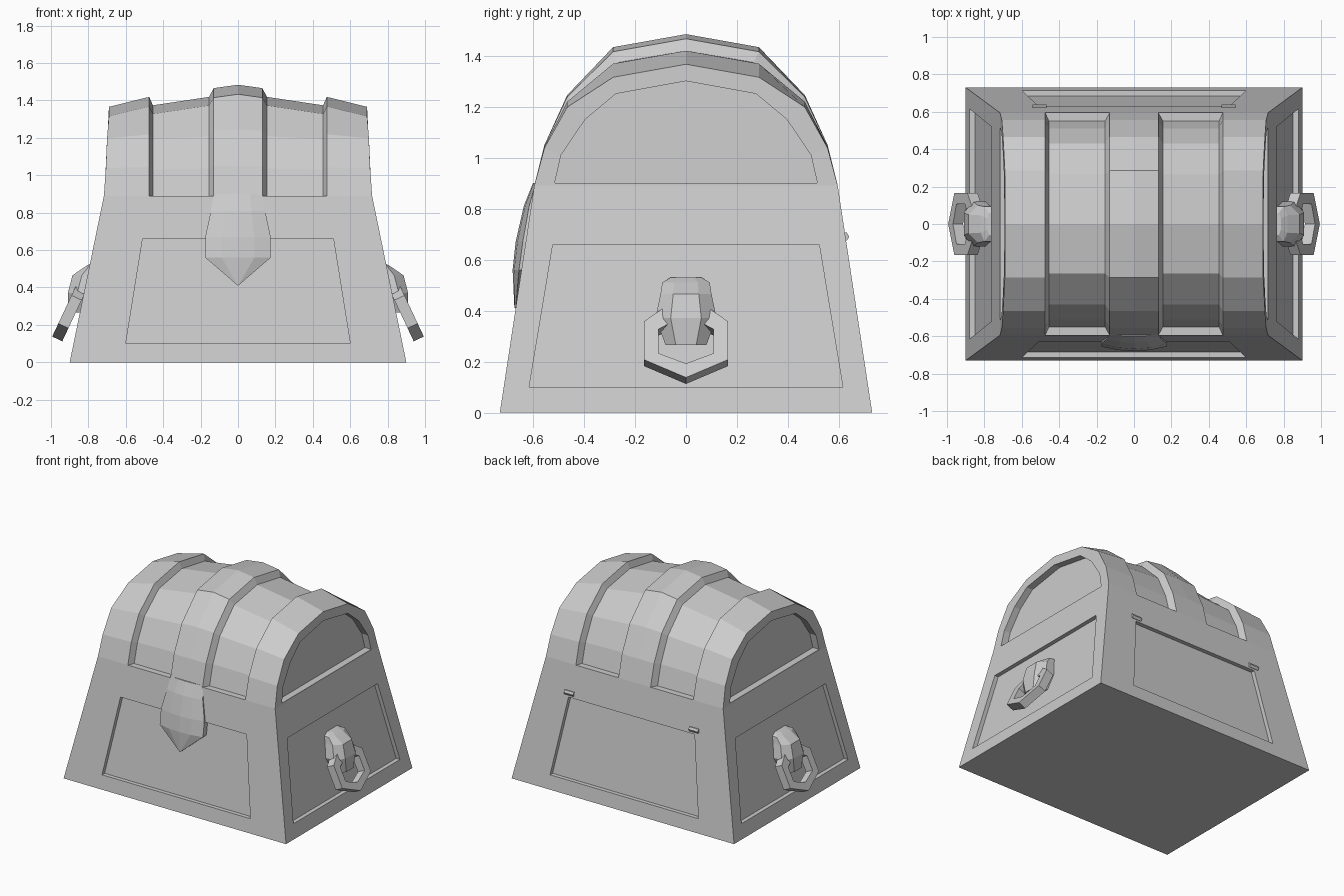
import bpy, bmesh, math
from mathutils import Vector

if "Cube" in bpy.data.objects:
    bpy.data.objects.remove(bpy.data.objects["Cube"])


def lerp(table, t):
    for (a, va), (b, vb) in zip(table, table[1:]):
        if t <= b:
            return va + (vb - va) * (t - a) / (b - a)
    return table[-1][1]


def half_x(z):
    return lerp([(0, .90), (.89, .717), (1.06, .705), (1.2, .70), (1.32, .69), (1.5, .69)], z)


def half_y(z):
    return lerp([(0, .73), (.89, .595)], z)


def finish(bm, name):
    bmesh.ops.remove_doubles(bm, verts=bm.verts, dist=1e-4)
    bmesh.ops.recalc_face_normals(bm, faces=bm.faces)
    me = bpy.data.meshes.new(name)
    bm.to_mesh(me)
    bm.free()
    ob = bpy.data.objects.new(name, me)
    bpy.context.collection.objects.link(ob)
    return ob


def face(bm, pts):
    bm.faces.new([bm.verts.new(p) for p in pts])


def loft(bm, rows, closed=False):
    for r, s in zip(rows, rows[1:]):
        n = len(r)
        for i in range(n if closed else n - 1):
            j = (i + 1) % n
            face(bm, [r[i], r[j], s[j], s[i]])


def framed_panel(bm, outer, inner, push):
    """Flat frame around a sunken panel."""
    floor = [Vector(p) + Vector(push) for p in inner]
    loft(bm, [outer, inner, floor], closed=True)
    face(bm, floor)


# --- chest shell: lid arch profile (y, z, share of end droop) ---
ARCH = [(.595, .89, 0), (.555, 1.05, .1), (.466, 1.245, .4), (.286, 1.433, 1), (0, 1.484, 1)]


def station(x, drop, inset):
    half = [(ARCH[0][0], ARCH[0][1])]
    for y, z, k in ARCH:
        n = Vector((y, z - .89)).normalized() * inset
        half.append((y - n.x, z - drop * k - n.y))
    prof = [(-y, z) for y, z in half] + half[-2::-1]
    return [(math.copysign(half_x(z), x) if abs(x) > .6 else x, y, z) for y, z in prof]


bm = bmesh.new()
right = [(.9, .118, 0), (.475, .065, 0), (.455, .065, .045), (.155, .02, .045), (.13, .018, 0)]
stations = [(-x, d, i) for x, d, i in right] + [(0, 0, 0)] + right[::-1]
loft(bm, [station(*s) for s in stations])

for s in (-1, 1):
    # front and back walls
    framed_panel(bm,
                 [(x, s * half_y(z), z) for x, z in ((-.9, 0), (.9, 0), (.717, .89), (-.717, .89))],
                 [(x, s * half_y(z), z) for x, z in ((-.6, .1), (.6, .1), (.51, .66), (-.51, .66))],
                 (0, -s * .03, 0))
    # side walls
    framed_panel(bm,
                 [(s * half_x(z), y, z) for y, z in ((-.73, 0), (.73, 0), (.595, .89), (-.595, .89))],
                 [(s * half_x(z), y, z) for y, z in ((-.615, .1), (.615, .1), (.522, .66), (-.522, .66))],
                 (-s * .03, 0, 0))
    # arched lid ends
    h = [(.515, .90), (.49, 1.01), (.395, 1.15), (.275, 1.25), (0, 1.30)]
    arch = [(-y, z) for y, z in h] + h[-2::-1]
    framed_panel(bm, station(s * .9, .118, 0)[1:-1],
                 [(s * half_x(z), y, z) for y, z in arch], (-s * .05, 0, 0))
face(bm, [(-.9, -.73, 0), (.9, -.73, 0), (.9, .73, 0), (-.9, .73, 0)])
finish(bm, "chest")


# --- faceted plates: rows of (z, half width, edge height, crown height) ---
def plate(name, rows, cols, base, place):
    bm = bmesh.new()
    grid = []
    for z, w, e, c in rows:
        top = [place(u * w, e + (c - e) * k, z) for u, k in cols]
        grid.append([place(-w, base, z)] + top + [place(w, base, z)])
    loft(bm, grid, closed=True)
    face(bm, grid[0])
    if rows[-1][1] > .01:
        face(bm, grid[-1])
    return finish(bm, name)


plate("clasp",
      [(.90, .13, .59, .60), (.81, .145, .615, .636), (.67, .175, .64, .668),
       (.56, .175, .655, .68), (.41, .001, .668, .673)],
      [(-1, 0), (-.5, .75), (0, 1), (.5, .75), (1, 0)], .58,
      lambda u, d, z: (u, -d, z))

for s, side in ((-1, "left"), (1, "right")):
    # handle bracket
    plate(side + "_handle_bracket",
          [(.53, .06, .775, .785), (.51, .093, .80, .82), (.465, .10, .835, .885),
           (.37, .12, .86, .91), (.265, .08, .87, .905)],
          [(-1, 0), (-.5, 1), (.5, 1), (1, 0)], .75,
          lambda u, d, z: (s * d, u, z))

    # swinging handle ring, tilted outward
    def loop(half, off):
        pts = half + [(-y, z) for y, z in half[::-1] if y]
        return [(s * (.842 + (.39 - z) * .47 + off * .9), y, z + off * .42) for y, z in pts]
    out = [(.085, .40), (.165, .345), (.165, .195), (0, .125)]
    inn = [(.06, .34), (.108, .315), (.108, .22), (0, .18)]
    bm = bmesh.new()
    loft(bm, [loop(out, -.03), loop(out, .03), loop(inn, .03), loop(inn, -.03), loop(out, -.03)],
         closed=True)
    finish(bm, side + "_handle_ring")

    # back hinge pin
    bpy.ops.mesh.primitive_cylinder_add(vertices=6, radius=.018, depth=.075,
                                        location=(s * .505, .622, .69),
                                        rotation=(0, math.pi / 2, 0))
    bpy.context.object.name = side + "_hinge"
